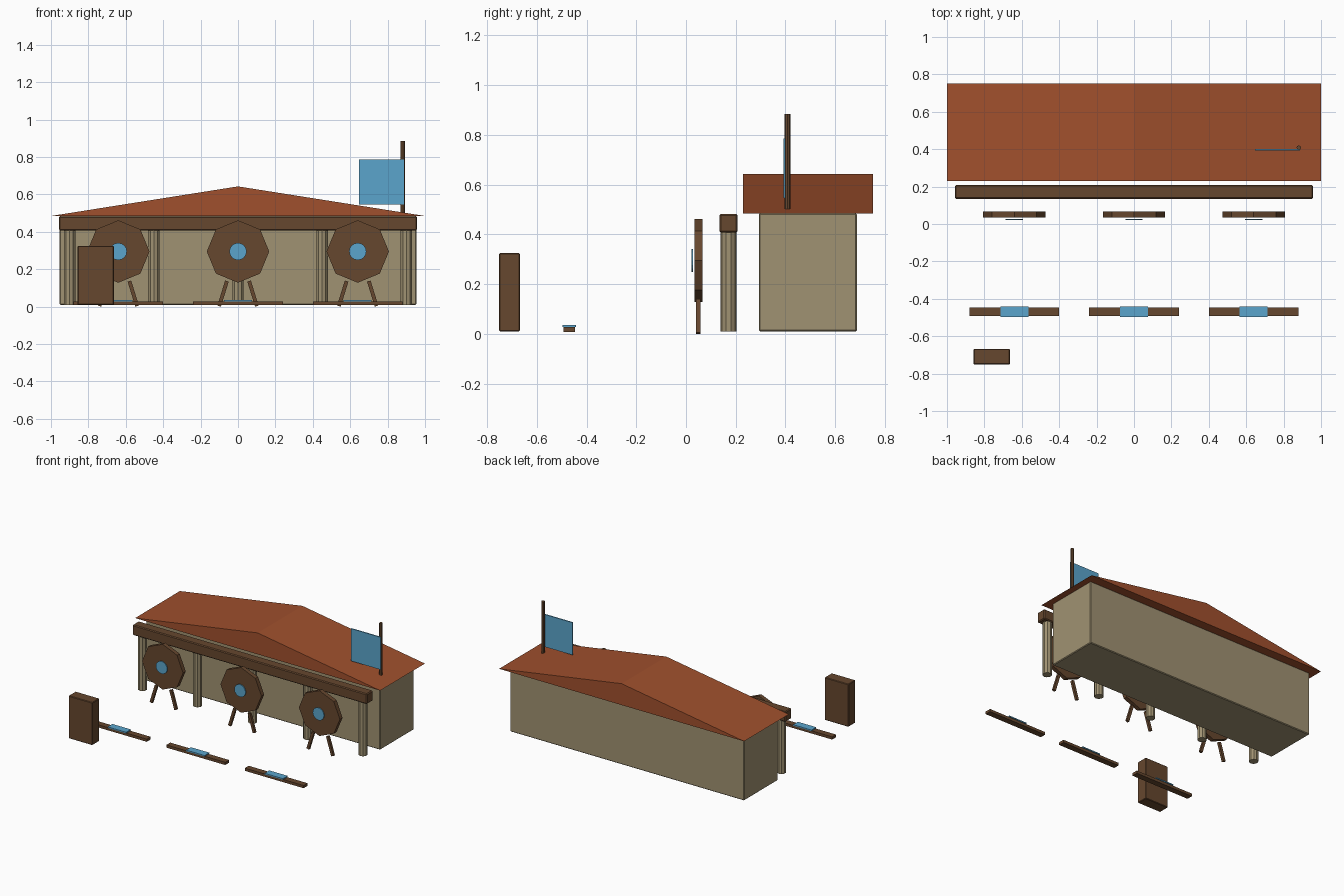
import bpy, bmesh, math
from mathutils import Matrix

if "Cube" in bpy.data.objects:
    bpy.data.objects.remove(bpy.data.objects["Cube"])


def material(name, rgb):
    m = bpy.data.materials.new(name)
    lin = [((c / 255 + 0.055) / 1.055) ** 2.4 for c in rgb]
    m.diffuse_color = (*lin, 1)
    m.use_nodes = True
    m.node_tree.nodes["Principled BSDF"].inputs["Base Color"].default_value = m.diffuse_color
    return m


WOOD = material("dark wood", (102, 71, 46))
PLASTER = material("tan plaster", (160, 146, 114))
TILE = material("red roof tile", (160, 80, 45))
BLUE = material("sky blue", (91, 165, 204))


def add(name, bm, mat):
    bmesh.ops.recalc_face_normals(bm, faces=bm.faces)
    mesh = bpy.data.meshes.new(name)
    bm.to_mesh(mesh)
    bm.free()
    mesh.materials.append(mat)
    ob = bpy.data.objects.new(name, mesh)
    bpy.context.collection.objects.link(ob)
    return ob


def box(name, lo, hi, mat, bevel=0, tilt=0):
    """Box between two corners, optionally tilted about y."""
    bm = bmesh.new()
    size = [h - l for l, h in zip(lo, hi)]
    mid = [(l + h) / 2 for l, h in zip(lo, hi)]
    bmesh.ops.create_cube(bm, size=1, matrix=Matrix.Translation(mid)
                          @ Matrix.Rotation(tilt, 4, 'Y') @ Matrix.Diagonal((*size, 1)))
    if bevel:
        bmesh.ops.bevel(bm, geom=bm.edges[:], offset=bevel, segments=1, affect='EDGES')
    return add(name, bm, mat)


def cylinder(name, centre, radius, length, sides, mat, along_y=False):
    bm = bmesh.new()
    turn = Matrix.Rotation(math.pi / 2 if along_y else 0, 4, 'X')
    bmesh.ops.create_cone(bm, cap_ends=True, segments=sides, radius1=radius, radius2=radius,
                          depth=length, matrix=Matrix.Translation(centre) @ turn)
    return add(name, bm, mat)


# Hall body
box("hall_walls", (-0.955, 0.293, 0.01), (0.955, 0.687, 0.485), PLASTER, 0.005)

# Low gabled roof, ridge running front to back
bm = bmesh.new()
tri = [bm.verts.new(p) for p in ((-1, 0.229, 0.485), (1, 0.229, 0.485), (0, 0.229, 0.643))]
face = bm.faces.new(tri)
new = bmesh.ops.extrude_face_region(bm, geom=[face])["geom"]
bmesh.ops.translate(bm, vec=(0, 0.522, 0),
                    verts=[v for v in new if isinstance(v, bmesh.types.BMVert)])
add("roof", bm, TILE)

# Porch beam on five columns
box("porch_beam", (-0.957, 0.135, 0.407), (0.957, 0.208, 0.483), WOOD, 0.006)
for i in range(5):
    cylinder("porch_column", (-0.9 + 0.45 * i, 0.171, 0.21), 0.032, 0.4, 10, PLASTER)

# Three practice targets, each with a low rack in front
for x in (-0.64, 0, 0.64):
    cylinder("target_board", (x, 0.05, 0.295), 0.167, 0.031, 8, WOOD, True)
    cylinder("target_centre", (x, 0.025, 0.295), 0.046, 0.006, 16, BLUE, True)
    for s in (-1, 1):
        box("target_leg", (x + s * 0.08 - 0.01, 0.041, 0.0), (x + s * 0.08 + 0.01, 0.059, 0.14),
            WOOD, tilt=-s * 0.3)
    box("rack_plank", (x - 0.24, -0.492, 0.008), (x + 0.24, -0.447, 0.028), WOOD)
    box("rack_mat", (x - 0.075, -0.497, 0.028), (x + 0.075, -0.442, 0.036), BLUE)

# Cabinet at the front corner
box("cabinet", (-0.858, -0.751, 0.01), (-0.663, -0.668, 0.325), WOOD, 0.004)

# Flag
cylinder("flag_pole", (0.881, 0.408, 0.693), 0.012, 0.384, 8, WOOD)
box("flag", (0.647, 0.392, 0.547), (0.888, 0.4, 0.786), BLUE)
